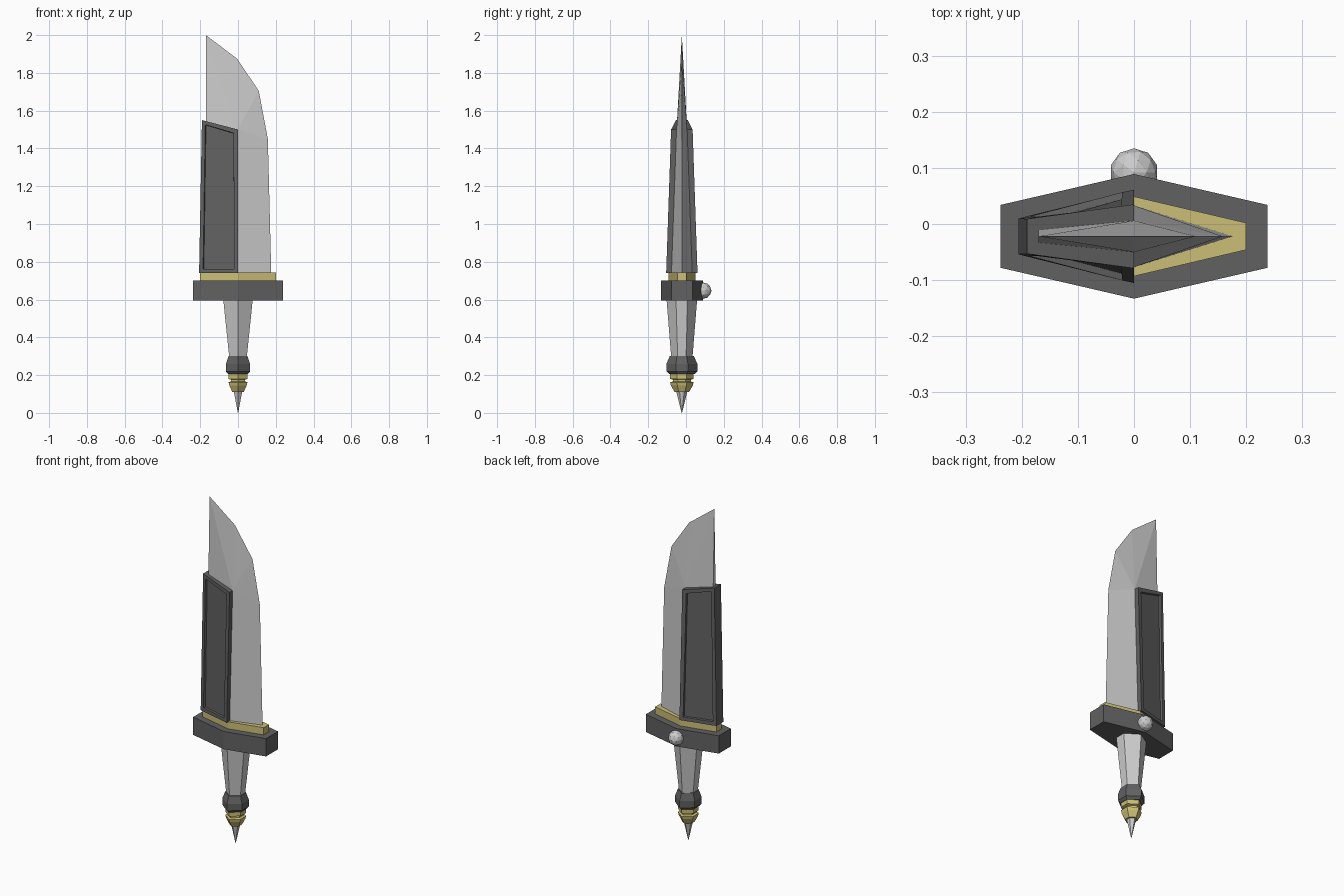
import bpy, bmesh

if "Cube" in bpy.data.objects:
    bpy.data.objects.remove(bpy.data.objects["Cube"])

YC = -0.022  # mid-plane of the weapon


def material(name, color):
    m = bpy.data.materials.new(name)
    m.diffuse_color = (*color, 1)
    m.use_nodes = True
    m.node_tree.nodes["Principled BSDF"].inputs["Base Color"].default_value = m.diffuse_color
    return m


DARK = material("dark_metal", (0.12, 0.12, 0.12))
GOLD = material("gold", (0.60, 0.52, 0.18))


def finish(name, bm, mat=None):
    bmesh.ops.recalc_face_normals(bm, faces=bm.faces)
    me = bpy.data.meshes.new(name)
    bm.to_mesh(me)
    bm.free()
    ob = bpy.data.objects.new(name, me)
    bpy.context.collection.objects.link(ob)
    if mat:
        me.materials.append(mat)
    return ob


def loft(name, rings, mat=None):
    """Stack of stretched hexagons: (z, half width x, half depth at sides, half depth at middle)."""
    bm = bmesh.new()
    loops = []
    for z, x, a, b in rings:
        pts = [(x, a), (0, b), (-x, a), (-x, -a), (0, -b), (x, -a)]
        loops.append([bm.verts.new((px, py + YC, z)) for px, py in pts])
    for lo, hi in zip(loops, loops[1:]):
        for i in range(6):
            j = (i + 1) % 6
            bm.faces.new((lo[i], lo[j], hi[j], hi[i]))
    bm.faces.new(loops[0])
    bm.faces.new(loops[-1])
    return finish(name, bm, mat)


# Guard, collar, grip, pommel
loft("guard", [(0.595, 0.238, 0.056, 0.111), (0.70, 0.238, 0.056, 0.111)], DARK)
loft("blade_collar", [(0.70, 0.20, 0.024, 0.071), (0.742, 0.20, 0.024, 0.071)], GOLD)
loft("grip", [(0.29, 0.046, 0.022, 0.056), (0.60, 0.078, 0.031, 0.081)])
loft("pommel", [(0.205, 0.052, 0.026, 0.066), (0.22, 0.064, 0.032, 0.082),
                (0.26, 0.064, 0.032, 0.082), (0.30, 0.050, 0.026, 0.064)], DARK)
loft("pommel_rings", [(0.11, 0.030, 0.016, 0.038), (0.145, 0.046, 0.024, 0.058),
                      (0.162, 0.050, 0.025, 0.062), (0.166, 0.038, 0.02, 0.048),
                      (0.176, 0.038, 0.02, 0.048), (0.18, 0.050, 0.025, 0.062),
                      (0.206, 0.050, 0.025, 0.062)], GOLD)
loft("pommel_spike", [(0.0, 0.001, 0.0005, 0.001), (0.112, 0.022, 0.012, 0.029)])

# Blade: one sharpened edge, central ridges and a flat spine
bm = bmesh.new()
edge = [bm.verts.new((x, YC, z)) for x, z in
        [(0.176, 0.74), (0.158, 1.45), (0.11, 1.705), (-0.005, 1.875), (-0.17, 2.0)]]
e0, e1, e2, e3, tip = edge
sides = []
for s in (-1, 1):
    r0, r1, s0, s1 = [bm.verts.new((x, YC + s * y, z)) for x, y, z in
                      [(0, 0.055, 0.74), (0, 0.028, 1.5), (-0.17, 0.02, 0.74), (-0.17, 0.011, 1.55)]]
    for f in [(r0, e0, e1, r1), (r1, e1, e2), (r1, e2, e3), (r1, e3, tip), (r1, tip, s1), (s0, r0, r1, s1)]:
        bm.faces.new(f)
    sides.append((r0, s0, s1))
(ra, sa, ta), (rb, sb, tb) = sides
for f in [(sa, sb, tb, ta), (ta, tb, tip), (e0, ra, sa, sb, rb)]:
    bm.faces.new(f)
finish("blade", bm)

# Spine cover with a recessed panel on each side
bm = bmesh.new()
ring = []
for pts in ([(-0.206, 0.032, 0.74), (0, 0.083, 0.74)], [(-0.191, 0.031, 1.55), (0, 0.057, 1.5)]):
    (xl, yl, zl), (xr, yr, zr) = pts
    ring.append([bm.verts.new(c) for c in
                 [(xl, YC - yl, zl), (xr, YC - yr, zr), (xr, YC + yr, zr), (xl, YC + yl, zl)]])
lo, hi = ring
walls = [bm.faces.new((lo[i], lo[(i + 1) % 4], hi[(i + 1) % 4], hi[i])) for i in range(4)]
bm.faces.new(lo)
bm.faces.new(hi)
bmesh.ops.recalc_face_normals(bm, faces=bm.faces)
panels = [walls[0], walls[2]]
bmesh.ops.inset_individual(bm, faces=panels, thickness=0.03)
bmesh.ops.inset_individual(bm, faces=panels, thickness=0.003, depth=-0.012)
finish("spine_cover", bm, DARK)

# Round stud on the back of the guard
bm = bmesh.new()
bmesh.ops.create_icosphere(bm, subdivisions=2, radius=0.043)
bmesh.ops.translate(bm, verts=bm.verts, vec=(0, 0.092, 0.647))
finish("guard_stud", bm)
